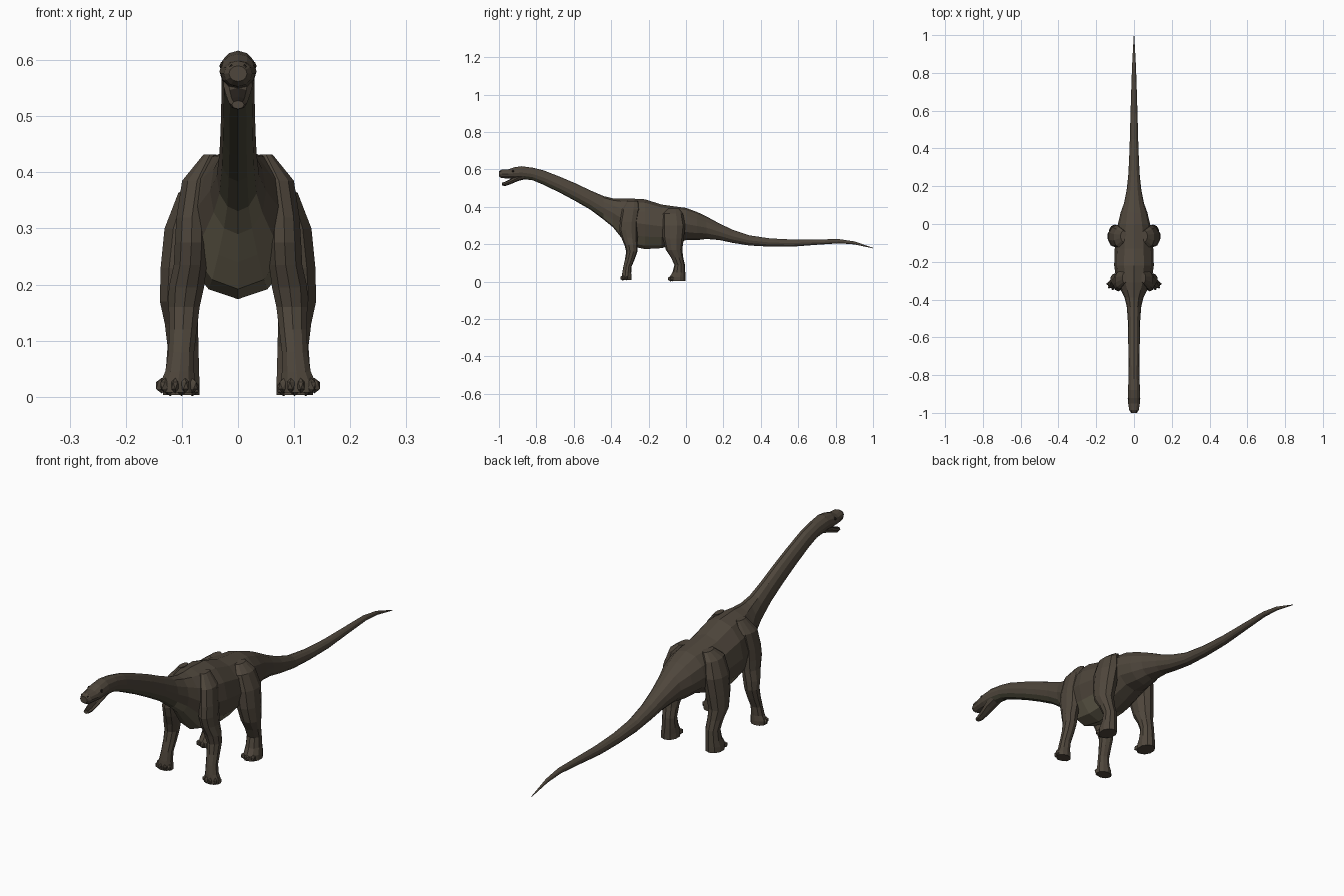
import bpy, bmesh, math
from mathutils import Vector

if "Cube" in bpy.data.objects:
    bpy.data.objects.remove(bpy.data.objects["Cube"])


def material(name, rgb):
    m = bpy.data.materials.new(name)
    m.diffuse_color = (*rgb, 1)
    m.use_nodes = True
    m.node_tree.nodes["Principled BSDF"].inputs["Base Color"].default_value = m.diffuse_color
    return m


HIDE = material("brown hide", (0.078, 0.062, 0.045))
OLIVE = material("olive throat", (0.068, 0.063, 0.040))
BELLY = material("pale belly", (0.150, 0.130, 0.085))
DARK = material("dark mouth and eyes", (0.022, 0.017, 0.013))


def finish(bm, name, mats, rule=None, mirror=False):
    bmesh.ops.recalc_face_normals(bm, faces=bm.faces)
    bm.normal_update()
    if rule:
        for f in bm.faces:
            f.material_index = rule(f.calc_center_median(), f.normal)
    me = bpy.data.meshes.new(name)
    bm.to_mesh(me)
    bm.free()
    for m in mats:
        me.materials.append(m)
    ob = bpy.data.objects.new(name, me)
    bpy.context.collection.objects.link(ob)
    if mirror:
        ob.modifiers.new("Mirror", "MIRROR").use_axis = (True, False, False)
    return ob


def loft(bm, rings):
    """Skin a list of equal-length point rings and cap both ends."""
    loops = [[bm.verts.new(p) for p in r] for r in rings]
    n = len(loops[0])
    for a, b in zip(loops, loops[1:]):
        for i in range(n):
            j = (i + 1) % n
            bm.faces.new((a[i], a[j], b[j], b[i]))
    bm.faces.new(loops[0])
    bm.faces.new(loops[-1])


def upright_ring(y, top, bot, hw, n=12):
    mid, h = (top + bot) / 2, (top - bot) / 2
    return [Vector((hw * math.sin(2 * math.pi * i / n), y,
                    mid + h * math.cos(2 * math.pi * i / n))) for i in range(n)]


def flat_ring(x, y, z, rx, ry, n=10):
    return [Vector((x + rx * math.cos(2 * math.pi * (i + .5) / n),
                    y + ry * math.sin(2 * math.pi * (i + .5) / n), z)) for i in range(n)]


# Skull, neck, trunk and tail in one skin: y, top, bottom, half width
BODY = [
    (-1.0, .590, .562, .016), (-.985, .599, .553, .025), (-.95, .600, .552, .031),
    (-.92, .611, .549, .033), (-.88, .617, .549, .032), (-.82, .609, .542, .029),
    (-.76, .594, .517, .029), (-.67, .559, .473, .030), (-.59, .525, .430, .031),
    (-.51, .487, .384, .033), (-.44, .457, .331, .038), (-.39, .445, .290, .050),
    (-.35, .443, .240, .070), (-.31, .445, .192, .092), (-.22, .440, .174, .105),
    (-.13, .412, .179, .102), (-.06, .402, .200, .095), (0, .394, .222, .085),
    (.06, .372, .222, .071), (.11, .348, .228, .053), (.18, .310, .222, .039),
    (.25, .277, .207, .031), (.34, .247, .193, .026), (.45, .231, .187, .022),
    (.57, .225, .187, .019), (.70, .226, .197, .015), (.82, .227, .205, .011),
    (.90, .215, .199, .007), (1.0, .181, .178, .001),
]


def body_colour(c, n):
    if n.z < -.3 and -.42 < c.y < -.1 and abs(c.x) < .075:
        return 2
    if n.z < -.3 and -.85 < c.y <= -.42:
        return 1
    return 0


bm = bmesh.new()
loft(bm, [upright_ring(*r) for r in BODY])
finish(bm, "body", [HIDE, OLIVE, BELLY], body_colour)

# Open lower jaw with dark mouth floor
bm = bmesh.new()
loft(bm, [upright_ring(*r, n=8) for r in [
    (-.985, .528, .513, .011), (-.965, .535, .512, .016),
    (-.935, .551, .522, .021), (-.90, .572, .537, .026), (-.86, .585, .548, .026)]])
finish(bm, "lower_jaw", [HIDE, DARK], lambda c, n: 1 if n.z > .6 and c.y < -.93 else 0)


# Eyes and nostrils as thin dark discs
def disc(name, at, direction, r):
    bm = bmesh.new()
    bmesh.ops.create_cone(bm, cap_ends=True, segments=8, radius1=r, radius2=r * .6, depth=.004)
    rot = Vector(direction).to_track_quat('Z', 'Y')
    for v in bm.verts:
        v.co = rot @ v.co + Vector(at)
    finish(bm, name, [DARK], mirror=True)


disc("eyes", (.030, -.925, .592), (1, 0, .4), .007)
disc("nostrils", (.012, -.993, .589), (.4, -1, .3), .004)

# Legs: x, y, z, half width, half depth
FRONT = [
    (.050, -.285, .432, .012, .028), (.073, -.295, .385, .028, .047),
    (.082, -.305, .320, .029, .048), (.083, -.307, .275, .031, .050),
    (.085, -.302, .235, .031, .044), (.092, -.294, .195, .033, .035),
    (.096, -.290, .160, .029, .030), (.098, -.300, .120, .026, .026),
    (.101, -.313, .080, .024, .022), (.104, -.317, .045, .027, .024),
    (.107, -.317, .025, .033, .026), (.107, -.317, .008, .032, .026)]
HIND = [
    (.055, -.065, .390, .016, .030), (.078, -.070, .363, .030, .054),
    (.090, -.066, .300, .043, .062), (.098, -.068, .230, .042, .056),
    (.104, -.064, .170, .037, .044), (.101, -.048, .130, .031, .033),
    (.098, -.034, .090, .029, .028), (.099, -.038, .050, .031, .034),
    (.101, -.045, .025, .034, .042), (.101, -.045, .003, .034, .042)]


def leg(name, rings, toe_angles, toe):
    bm = bmesh.new()
    loft(bm, [flat_ring(*r) for r in rings])
    x, y, z, rx, ry = rings[-1]
    # Stubby toes fanned around the front of the foot
    for deg in toe_angles:
        a = math.radians(deg)
        made = bmesh.ops.create_icosphere(bm, subdivisions=1, radius=1)
        for v in made["verts"]:
            px, py = v.co.x * toe * .65, v.co.y * toe
            v.co = Vector((x + rx * .9 * math.sin(a) + px * math.cos(a) + py * math.sin(a),
                           y - ry * .9 * math.cos(a) + px * math.sin(a) - py * math.cos(a),
                           z + .012 + v.co.z * .014))
    for v in bm.verts:
        v.co.z = max(v.co.z, 0)
    finish(bm, name, [HIDE], mirror=True)


leg("front_legs", FRONT, (-60, -25, 10, 50, 90), .012)
leg("hind_legs", HIND, (-40, 0, 40), .016)
